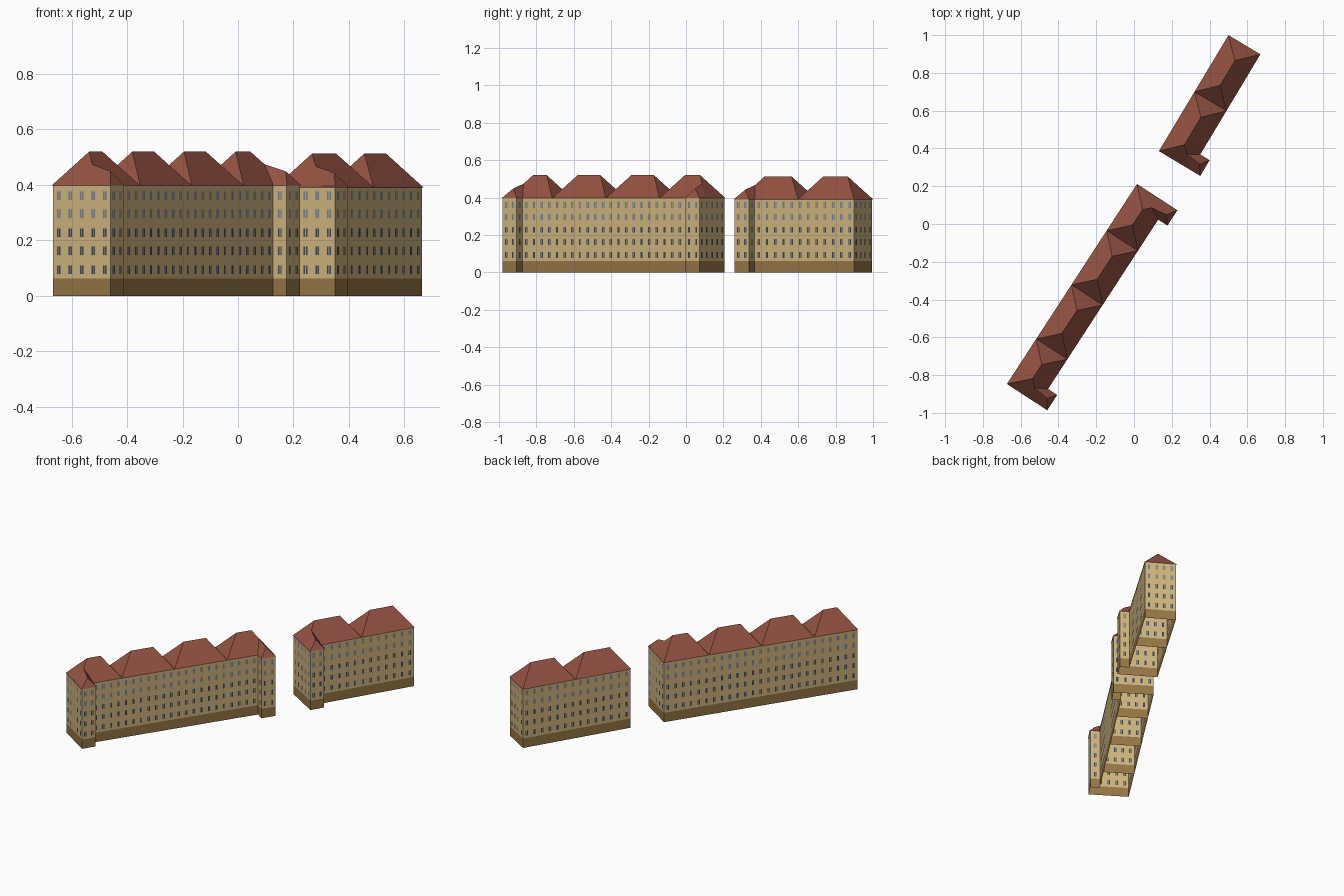
import bpy, bmesh, math
from mathutils import Vector

if "Cube" in bpy.data.objects:
    bpy.data.objects.remove(bpy.data.objects["Cube"])

def srgb(r, g, b):
    return tuple(((c / 255 + 0.055) / 1.055) ** 2.4 if c > 10 else c / 3294 for c in (r, g, b)) + (1,)

def material(name, rgb):
    m = bpy.data.materials.new(name)
    m.diffuse_color = srgb(*rgb)
    m.use_nodes = True
    m.node_tree.nodes["Principled BSDF"].inputs["Base Color"].default_value = m.diffuse_color
    return m

ROOF = material("roof_tile_red", (148, 82, 66))
WALLS = [material("wall_sand", (208, 181, 126)), material("plinth_brown", (150, 118, 70)),
         material("window_frame_cream", (186, 172, 136)), material("pane_dark", (66, 70, 78)),
         material("pane_grey", (122, 128, 138))]
SAND, PLINTH, FRAME, DARK, GREY = range(5)

ROWS = [0.094, 0.162, 0.228, 0.296, 0.361]   # window centre heights
PLINTH_TOP = 0.062
WIN_W, WIN_H, BAR = 0.020, 0.036, 0.0025
INSET = 0.004                                # roof overhang

def make_object(name, bm, mats):
    me = bpy.data.meshes.new(name)
    bm.to_mesh(me)
    bm.free()
    for m in mats:
        me.materials.append(m)
    ob = bpy.data.objects.new(name, me)
    bpy.context.collection.objects.link(ob)
    return ob

def wall(bm, a, b, top, spacing=0.05):
    """Wall sheet from a to b, cut into a grid whose cells are coloured as plinth, wall, frame or pane."""
    length = (b - a).length
    d = (b - a) / length
    n = max(1, round(length / spacing))
    xs = [(0, "gap")]                        # (start, kind of strip)
    for i in range(n):
        c = length * (i + 0.5) / n
        xs += [(c - WIN_W / 2, "bar"), (c - WIN_W / 2 + BAR, "pane"), (c - BAR / 2, "bar"),
               (c + BAR / 2, "pane"), (c + WIN_W / 2 - BAR, "bar"), (c + WIN_W / 2, "gap")]
    zs = [(0, "plinth", 0), (PLINTH_TOP, "gap", 0)]
    for r, c in enumerate(ROWS):
        zs += [(c - WIN_H / 2, "bar", r), (c - WIN_H / 2 + BAR, "pane", r),
               (c + WIN_H / 2 - BAR, "bar", r), (c + WIN_H / 2, "gap", r)]
    xe = [x for x, _ in xs] + [length]
    ze = [z[0] for z in zs] + [top]
    grid = [[bm.verts.new((a.x + d.x * x, a.y + d.y * x, z)) for x in xe] for z in ze]
    for j, (_, zk, r) in enumerate(zs):
        for i, (_, xk) in enumerate(xs):
            f = bm.faces.new((grid[j][i], grid[j][i + 1], grid[j + 1][i + 1], grid[j + 1][i]))
            if zk == "plinth":
                f.material_index = PLINTH
            elif "gap" in (xk, zk):
                f.material_index = SAND
            elif "bar" in (xk, zk):
                f.material_index = FRAME
            else:
                f.material_index = DARK if r < 3 else GREY

def roof_faces(bm, pts, faces):
    vs = [bm.verts.new(p) for p in pts]
    for idx in faces:
        f = bm.faces.new([vs[i] for i in idx])
        f.normal_update()
        if f.normal.z < 0:
            f.normal_flip()

def building(name, origin, far, width, cuts, wing_ends, eave, peak):
    """Row of hip-roofed sections along origin->far, with shallow wings at the listed ends."""
    o = Vector(origin)
    along = Vector(far) - o
    length = along.length
    along.normalize()
    side = Vector((along.y, -along.x))
    wing_v, wing_u, half = 0.255, 0.097, width / 2

    def P(v, u):
        return o + side * v + along * u

    def P3(v, u, z):
        return (*P(v, u), z)

    # outer walls, counter-clockwise, inset below the eaves
    i = INSET
    start, end = 0 in wing_ends, 1 in wing_ends
    outline = [(i, i)]
    if start:
        outline += [(wing_v - i, i), (wing_v - i, wing_u - i), (width - i, wing_u - i)]
    else:
        outline += [(width - i, i)]
    if end:
        outline += [(width - i, length - wing_u + i), (wing_v - i, length - wing_u + i),
                    (wing_v - i, length - i)]
    else:
        outline += [(width - i, length - i)]
    outline += [(i, length - i)]
    top = eave + i * (peak - eave) / half
    bm = bmesh.new()
    for p, q in zip(outline, outline[1:] + outline[:1]):
        wall(bm, P(*p), P(*q), top)
    make_object(name + "_walls", bm, WALLS)

    # party walls between sections
    bm = bmesh.new()
    for u in cuts:
        wall(bm, P(i, u), P(width - i, u), top)
    make_object(name + "_party_walls", bm, WALLS)

    # hip roof on each section
    bm = bmesh.new()
    edges = [0] + cuts + [length]
    for u0, u1 in zip(edges, edges[1:]):
        roof_faces(bm, [P3(0, u0, eave), P3(width, u0, eave), P3(width, u1, eave), P3(0, u1, eave),
                        P3(half, u0 + half, peak), P3(half, u1 - half, peak)],
                   [(0, 1, 4), (1, 2, 5, 4), (2, 3, 5), (3, 0, 4, 5)])
    make_object(name + "_roof", bm, [ROOF])

    # small lower roof over each wing, its ridge running down from the main hip
    bm = bmesh.new()
    for e in wing_ends:
        u0, s = (length, -1) if e else (0, 1)
        k = 0.062
        zp = eave + k / half * (peak - eave)
        roof_faces(bm, [P3(width, u0, eave), P3(wing_v, u0, eave), P3(wing_v, u0 + s * wing_u, eave),
                        P3(width, u0 + s * wing_u, eave),
                        P3(width - k, u0 + s * k, zp), P3(wing_v - 0.035, u0 + s * 0.052, eave + 0.052)],
                   [(0, 1, 5, 4), (1, 2, 5), (2, 3, 4, 5)])
    make_object(name + "_wing_roof", bm, [ROOF])

building("long_block", (-0.673, -0.847), (0.016, 0.212), 0.197,
         [0.285, 0.627, 0.969], [0, 1], 0.397, 0.52)
building("short_block", (0.132, 0.386), (0.5, 1.0), 0.197, [0.366], [0], 0.391, 0.513)
